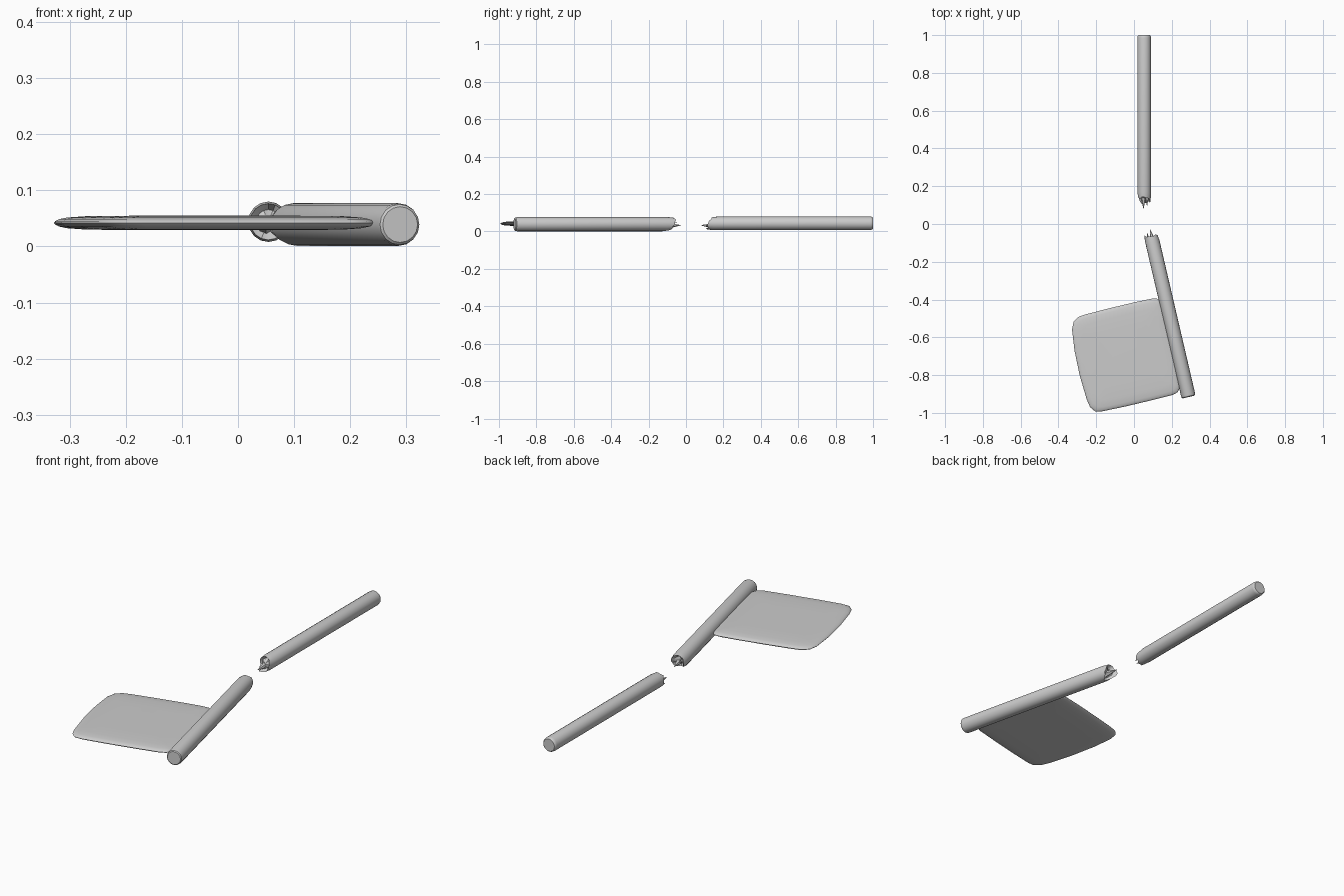
import bpy, bmesh, math, random
from mathutils import Matrix, Vector

cube = bpy.data.objects.get("Cube")
if cube:
    bpy.data.objects.remove(cube, do_unlink=True)

grey = bpy.data.materials.new("plain grey")
grey.use_nodes = True
grey.diffuse_color = (0.6, 0.6, 0.6, 1)
grey.node_tree.nodes["Principled BSDF"].inputs["Base Color"].default_value = (0.6, 0.6, 0.6, 1)

SIDES = 16


def finish(name, bm, matrix):
    """Turn a bmesh into a smooth-shaded object with sharp edges kept."""
    bmesh.ops.recalc_face_normals(bm, faces=bm.faces)
    mesh = bpy.data.meshes.new(name)
    bm.to_mesh(mesh)
    bm.free()
    mesh.materials.append(grey)
    obj = bpy.data.objects.new(name, mesh)
    obj.matrix_world = matrix
    bpy.context.collection.objects.link(obj)
    bpy.ops.object.select_all(action='DESELECT')
    obj.select_set(True)
    bpy.context.view_layer.objects.active = obj
    bpy.ops.object.shade_smooth_by_angle(angle=math.radians(35))


def bridge(bm, a, b):
    for i in range(len(a)):
        j = (i + 1) % len(a)
        bm.faces.new((a[i], a[j], b[j], b[i]))


def shaft(name, length, radius, depth, spikes, matrix):
    """Round shaft along +Y: softened butt at 0, splintered break at length.
    depth holds how far the rim lies behind the tip at +X, +Z, -X and -Z."""
    random.seed(len(name))
    bm = bmesh.new()

    def rim(t):
        c, s = math.cos(t), math.sin(t)
        return length - (c * c * depth[0 if c > 0 else 2] + s * s * depth[1 if s > 0 else 3])

    def ring(scale, along):
        verts = []
        for k in range(SIDES):
            t = math.tau * k / SIDES
            verts.append(bm.verts.new((radius * scale * math.cos(t), along(t),
                                       radius * scale * math.sin(t))))
        return verts

    rings = [ring(0.84, lambda t: 0),
             ring(0.95, lambda t: 0.004),
             ring(1, lambda t: 0.014),
             ring(1, lambda t: rim(t) - 0.03),
             ring(0.9, lambda t: rim(t) + random.uniform(-0.008, 0.008)),
             ring(0.6, lambda t: rim(t) - 0.014 + random.uniform(-0.008, 0.008))]
    for a, b in zip(rings, rings[1:]):
        bridge(bm, a, b)
    bm.faces.new(rings[0])
    core = bm.verts.new((0, length - sum(depth) / 4 - 0.01, 0))
    for k in range(SIDES):
        bm.faces.new((rings[-1][k], rings[-1][(k + 1) % SIDES], core))

    # Pointed splinters rising from the break
    for x, z, width, tip in spikes:
        root = length - 0.09
        height = length - tip - root
        bmesh.ops.create_cone(
            bm, cap_ends=True, segments=5, radius1=width, radius2=0, depth=height,
            matrix=Matrix.Translation((x, root + height / 2, z)) @ Matrix.Rotation(-math.pi / 2, 4, 'X'))
    finish(name, bm, matrix)


def turned(x, y, z, degrees):
    return Matrix.Translation((x, y, z)) @ Matrix.Rotation(math.radians(degrees), 4, 'Z')


# Two halves of the snapped shaft
shaft("upper_shaft", 0.922, 0.036, (0.062, 0.064, 0.042, 0.028),
      [(0.004, -0.012, 0.02, 0), (-0.015, -0.008, 0.014, 0.013)],
      turned(0.054, 1, 0.044, 180))
shaft("lower_shaft", 0.915, 0.038, (0.042, 0.042, 0.028, 0.075),
      [(0.002, -0.006, 0.022, 0), (-0.017, 0.008, 0.016, 0.018)],
      turned(0.289, -0.916, 0.039, 13.1))

# Thin blade with rounded corners and tapering edges
outline = [(0.12, -0.394), (0.09, -0.396), (0, -0.415), (-0.13, -0.446), (-0.255, -0.478),
           (-0.295, -0.492), (-0.32, -0.517), (-0.328, -0.56), (-0.315, -0.67),
           (-0.288, -0.8), (-0.25, -0.93), (-0.232, -0.97), (-0.205, -0.993),
           (-0.17, -0.992), (-0.05, -0.967), (0.09, -0.934), (0.205, -0.905),
           (0.232, -0.89), (0.243, -0.865), (0.225, -0.75), (0.165, -0.5), (0.14, -0.41)]
centre = Vector((-0.04, -0.69))
levels = [(0.5, 0.0128), (0.8, 0.012), (0.92, 0.0095), (0.97, 0.0065), (0.992, 0.003)]
profile = levels + [(1, 0)] + [(s, -h) for s, h in reversed(levels)]
bm = bmesh.new()
loops = []
for scale, height in profile:
    loops.append([bm.verts.new((*((Vector(p) - centre) * scale), height)) for p in outline])
for a, b in zip(loops, loops[1:]):
    bridge(bm, a, b)
bm.faces.new(loops[0])
bm.faces.new(loops[-1])
finish("blade", bm, turned(centre.x, centre.y, 0.042, 0))
